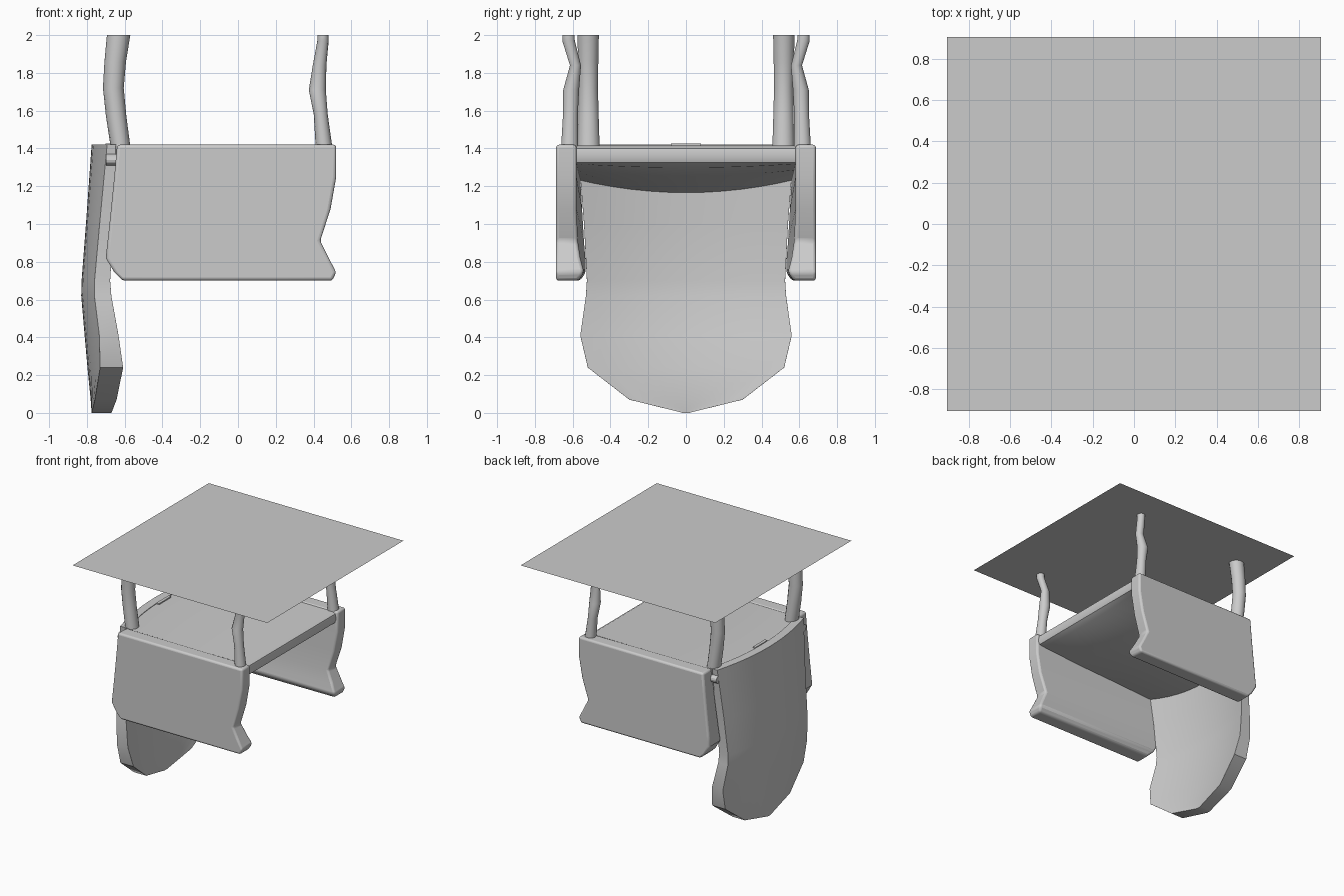
import bpy, bmesh, math

if "Cube" in bpy.data.objects:
    bpy.data.objects.remove(bpy.data.objects["Cube"])


def loft(name, rings, bevel=0.0, angle=35):
    """Skin closed rings of equal length and cap both ends."""
    bm = bmesh.new()
    vs = [[bm.verts.new(p) for p in r] for r in rings]
    n = len(rings[0])
    for a, b in zip(vs, vs[1:]):
        for i in range(n):
            j = (i + 1) % n
            bm.faces.new((a[i], a[j], b[j], b[i]))
    bm.faces.new(vs[0][::-1])
    bm.faces.new(vs[-1])
    bmesh.ops.recalc_face_normals(bm, faces=bm.faces[:])
    me = bpy.data.meshes.new(name)
    bm.to_mesh(me)
    bm.free()
    ob = bpy.data.objects.new(name, me)
    bpy.context.collection.objects.link(ob)
    if bevel:
        m = ob.modifiers.new("round", 'BEVEL')
        m.width, m.segments = bevel, 3
        m.limit_method, m.angle_limit = 'ANGLE', math.radians(40)
    bpy.ops.object.select_all(action='DESELECT')
    ob.select_set(True)
    bpy.context.view_layer.objects.active = ob
    bpy.ops.object.shade_smooth_by_angle(angle=math.radians(angle))
    return ob


# floor sheet that the feet of the upturned chair touch
bpy.ops.mesh.primitive_plane_add(size=1.81, location=(0, 0, 2))
bpy.context.object.name = "floor_sheet"


# backrest: curved shell, rows of z, half width, outer x, inner x at the centre
def curve(y):
    return 0.075 * (y / 0.55) ** 2


rows = [(1.42, .575, -.775, -.705), (1.25, .56, -.787, -.715),
        (1.0, .54, -.805, -.73), (.70, .525, -.828, -.745),
        (.62, .53, -.83, -.74), (.41, .56, -.812, -.71),
        (.24, .52, -.797, -.675), (.07, .30, -.78, -.665),
        (.0, .015, -.775, -.67)]
steps = [i / 6 for i in range(-6, 7)]
rings = []
for z, w, xo, xi in rows:
    ring = [(xo + curve(s * w), s * w, z) for s in steps]
    ring += [(xi + curve(s * w), s * w, z) for s in reversed(steps)]
    rings.append(ring)
loft("backrest", rings, 0.012)

# seat: cross-sections swept across the width, cushion sloping to the back
rings = []
for s in steps:
    y = s * 0.58
    xb = -0.73 + curve(y)
    k = s * s
    rings.append([(xb, y, 1.415), (0.47, y, 1.415), (0.498, y, 1.40),
                  (0.508, y, 1.36), (0.495, y, 1.325), (0.45, y, 1.298 + .02 * k),
                  (0.1, y, 1.255 + .03 * k), (-0.3, y, 1.21 + .05 * k),
                  (xb, y, 1.165 + .07 * k)])
loft("seat", rings)

# small tab on the seam between seat and backrest
bpy.ops.mesh.primitive_cube_add(size=1, location=(-0.69, 0, 1.417))
bpy.context.object.name = "seam_tab"
bpy.context.object.scale = (0.025, 0.16, 0.016)

# arm rows: z, back x, front x, inner y at front, inner y at back
arm = [(1.42, -.64, .52, .58, .57), (1.25, -.655, .52, .58, .56),
       (1.08, -.672, .49, .58, .55), (.91, -.69, .435, .573, .54),
       (.82, -.70, .48, .56, .533), (.745, -.655, .52, .54, .53),
       (.70, -.61, .50, .57, .56)]
# leg rows: z, centre x, centre y, radius x, radius y
front_leg = [(2.0, .45, .622, .03, .033), (1.97, .45, .622, .03, .034),
             (1.84, .432, .585, .036, .03), (1.71, .42, .608, .045, .043),
             (1.58, .438, .612, .037, .04), (1.38, .458, .617, .045, .047)]
back_leg = [(2.0, -.632, .518, .062, .058), (1.86, -.65, .518, .057, .055),
            (1.72, -.66, .517, .055, .052), (1.57, -.645, .516, .054, .055),
            (1.38, -.618, .515, .052, .06)]

for side, m in (("right", -1), ("left", 1)):
    loft("arm_panel_" + side,
         [[(xb, m * .688, z), (xf, m * .688, z), (xf, m * yf, z), (xb, m * yb, z)]
          for z, xb, xf, yf, yb in arm], 0.016)
    for part, data in (("front_leg_", front_leg), ("back_leg_", back_leg)):
        loft(part + side,
             [[(x + rx * math.cos(a * math.tau / 14),
                m * (y + ry * math.sin(a * math.tau / 14)), z) for a in range(14)]
              for z, x, y, rx, ry in data], angle=50)
    # small bolt joining the arm to the backrest
    bpy.ops.mesh.primitive_cylinder_add(vertices=12, radius=0.03, depth=0.08,
                                        location=(-0.66, m * .57, 1.34),
                                        rotation=(0, math.pi / 2, 0))
    bpy.context.object.name = "arm_bolt_" + side
    bpy.ops.object.shade_smooth_by_angle()
